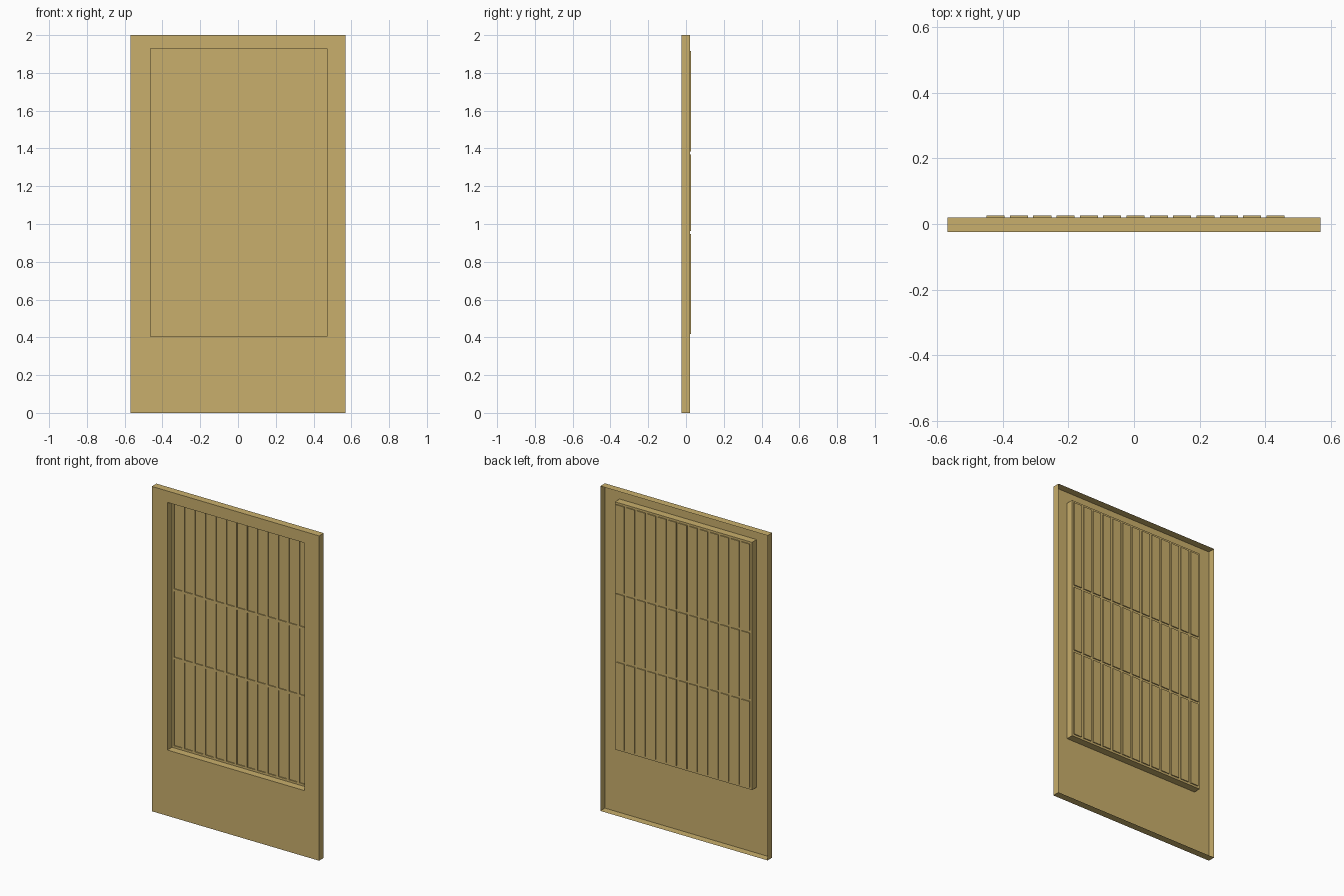
import bpy, bmesh
from mathutils import Vector

if "Cube" in bpy.data.objects:
    bpy.data.objects.remove(bpy.data.objects["Cube"])

FRONT, BACK, SLAT_BACK = -0.025, 0.02, 0.026
OUTER = (-0.57, 0.57, 0.0, 2.0)          # x0, x1, z0, z1
RECESS = (-0.464, 0.47, 0.405, 1.93)

wood = bpy.data.materials.new("tan_paint")
wood.diffuse_color = (0.584, 0.429, 0.15, 1)
wood.use_nodes = True
wood.node_tree.nodes["Principled BSDF"].inputs["Base Color"].default_value = wood.diffuse_color


def finish(bm, name):
    mesh = bpy.data.meshes.new(name)
    bm.to_mesh(mesh)
    bm.free()
    mesh.materials.append(wood)
    obj = bpy.data.objects.new(name, mesh)
    bpy.context.collection.objects.link(obj)


def ring(bm, rect, y):
    x0, x1, z0, z1 = rect
    return [bm.verts.new((x, y, z)) for x, z in ((x0, z0), (x1, z0), (x1, z1), (x0, z1))]


# Open-backed shell: outer rim, front face and recess walls
bm = bmesh.new()
rings = [ring(bm, OUTER, BACK), ring(bm, OUTER, FRONT),
         ring(bm, RECESS, FRONT), ring(bm, RECESS, BACK)]
for a, b in zip(rings, rings[1:]):
    for i in range(4):
        j = (i + 1) % 4
        bm.faces.new((a[i], a[j], b[j], b[i]))
finish(bm, "panel_shell")

# Recess floor: grid whose odd cells are slats pressed towards the back
xs = [RECESS[0]]
for i in range(13):
    left = -0.45 + i * 0.0712
    xs += [left, left + 0.055]
xs.append(RECESS[1])
zs = [RECESS[2], 0.418, 0.948, 0.963, 1.369, 1.384, 1.917, RECESS[3]]

bm = bmesh.new()
grid = [[bm.verts.new((x, BACK, z)) for x in xs] for z in zs]
slats = []
for r in range(len(zs) - 1):
    for c in range(len(xs) - 1):
        f = bm.faces.new((grid[r][c], grid[r][c + 1], grid[r + 1][c + 1], grid[r + 1][c]))
        if r % 2 and c % 2:
            slats.append(f)
pressed = bmesh.ops.extrude_discrete_faces(bm, faces=slats)["faces"]
bmesh.ops.translate(bm, verts=list({v for f in pressed for v in f.verts}),
                    vec=Vector((0, SLAT_BACK - BACK, 0)))
finish(bm, "slatted_recess_floor")
